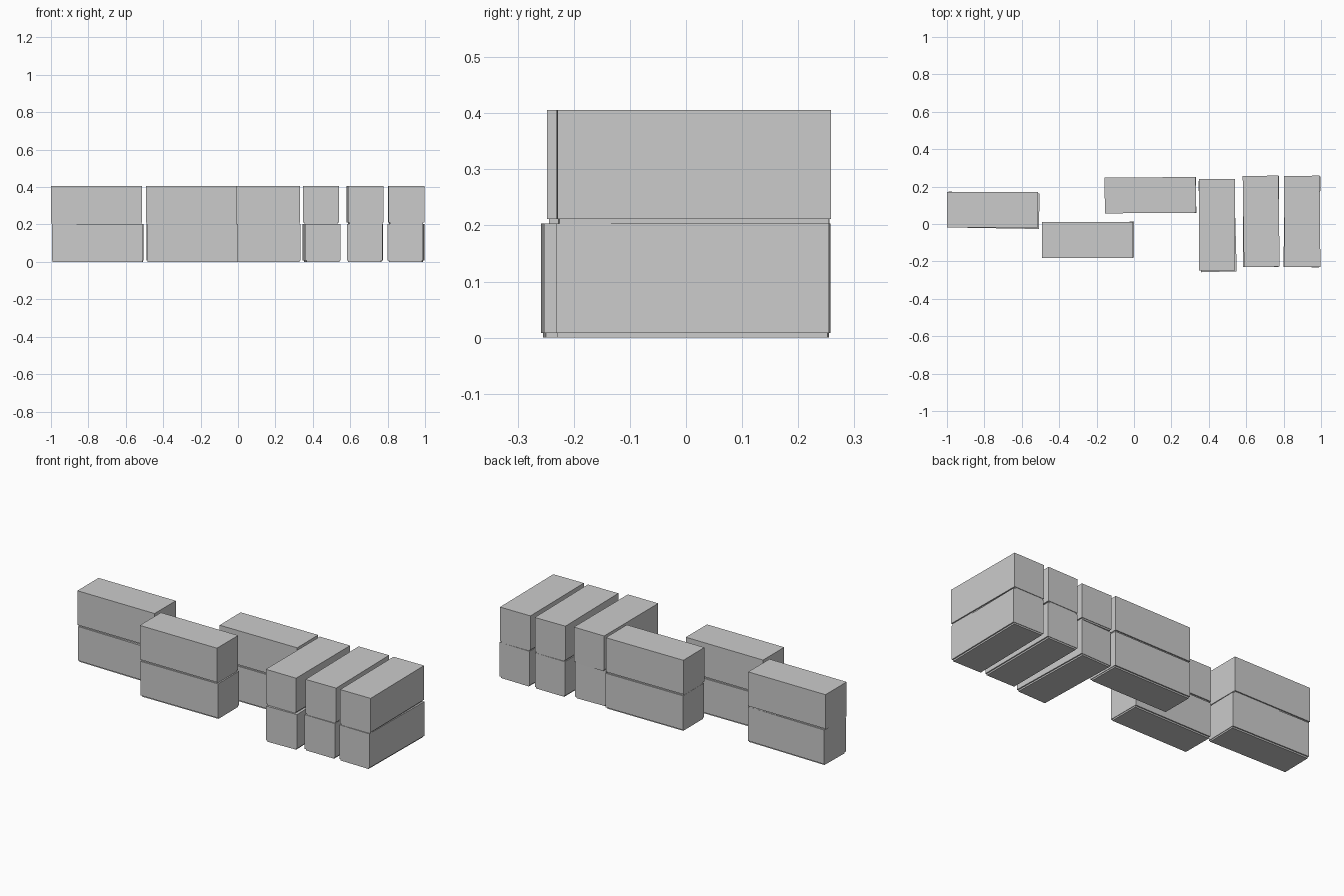
import bpy
from math import radians

if "Cube" in bpy.data.objects:
    bpy.data.objects.remove(bpy.data.objects["Cube"])

L, W, H, M = 0.487, 0.191, 0.1945, 0.0085   # brick length, width, height, mortar thickness


def box(name, size, loc, angle):
    bpy.ops.mesh.primitive_cube_add(size=1, location=loc, rotation=(0, 0, radians(angle)))
    ob = bpy.context.object
    ob.name = name
    ob.scale = size
    return ob


# Each course: (x, y, rotation, turned crosswise)
courses = {
    "lower": [(-0.75, 0.073, -1.0, False), (-0.244, -0.085, 0.4, False),
              (0.089, 0.154, 0.3, False), (0.447, -0.012, 1.6, True),
              (0.678, 0.013, -0.2, True), (0.898, 0.013, -0.8, True)],
    "upper": [(-0.756, 0.076, 0.0, False), (-0.249, -0.086, 0.0, False),
              (0.087, 0.154, 0.4, False), (0.444, -0.004, 0.0, True),
              (0.680, 0.014, 0.8, True), (0.899, 0.014, 0.5, True)],
}

for row, (course, bricks) in enumerate(courses.items()):
    base = row * (H + M)
    for i, (x, y, rot, cross) in enumerate(bricks, 1):
        angle = rot + (90 if cross else 0)
        # thin mortar bed, slightly narrower than the brick
        box(f"{course}_mortar_{i}", (L - 0.006, W - 0.014, M), (x, y, base + M / 2), angle)
        # brick
        box(f"{course}_brick_{i}", (L, W, H), (x, y, base + M + H / 2), angle)
